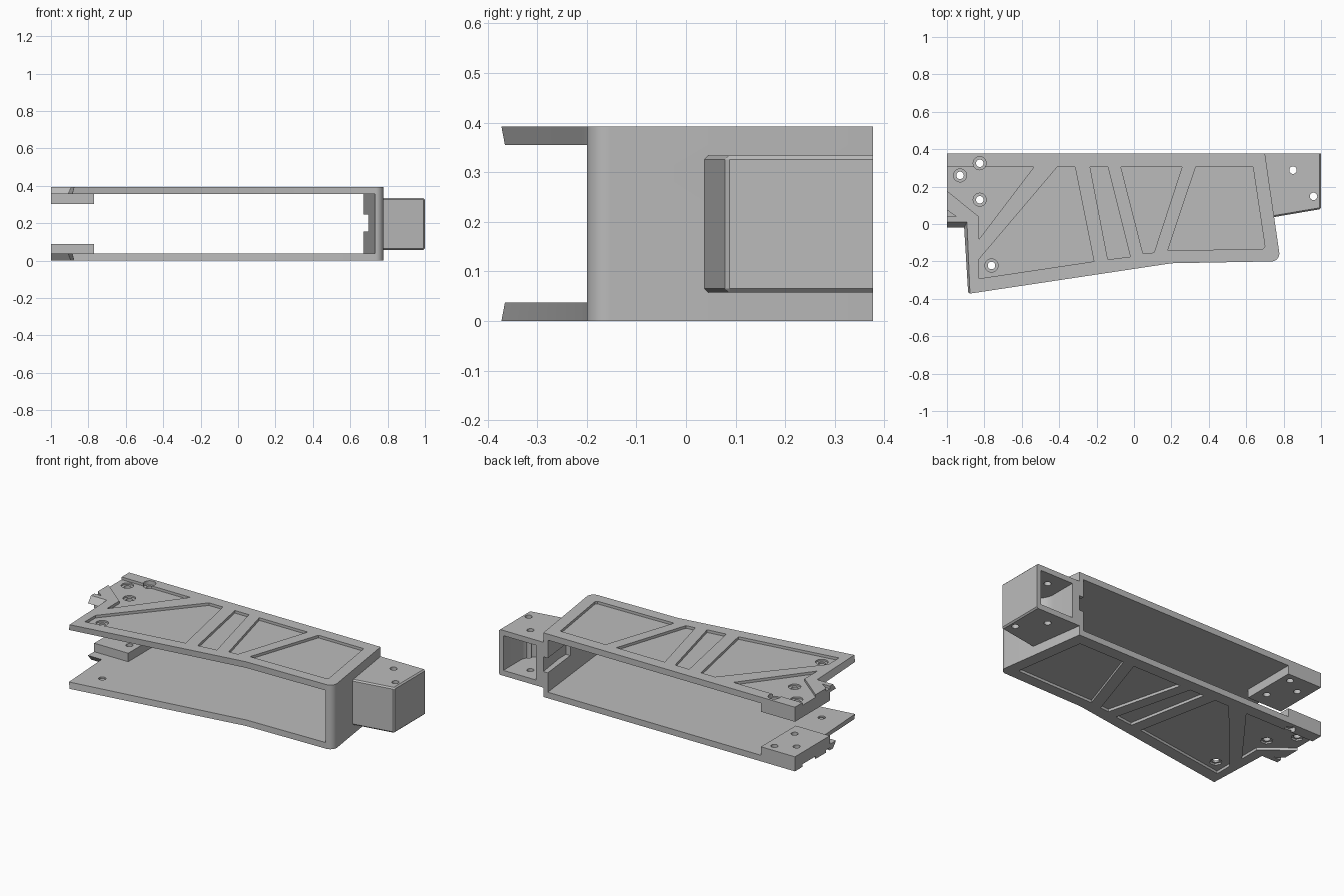
import bpy, bmesh, math
from mathutils import Vector

if "Cube" in bpy.data.objects:
    bpy.data.objects.remove(bpy.data.objects["Cube"], do_unlink=True)

H, T = 0.392, 0.037          # overall height, plate thickness
BACK = 0.377

grey = bpy.data.materials.new("plain grey")
grey.use_nodes = True
grey.diffuse_color = (0.5, 0.5, 0.5, 1)
grey.node_tree.nodes["Principled BSDF"].inputs["Base Color"].default_value = (0.5, 0.5, 0.5, 1)


def add_prism(bm, low, z0, z1, high=None):
    """Loft a plan outline from z0 to z1, optionally to a different outline."""
    a = [bm.verts.new((x, y, z0)) for x, y in low]
    b = [bm.verts.new((x, y, z1)) for x, y in (high or low)]
    n = len(a)
    bm.faces.new(a)
    bm.faces.new(b)
    for i in range(n):
        j = (i + 1) % n
        bm.faces.new((a[i], a[j], b[j], b[i]))


def finish(bm, name):
    bmesh.ops.recalc_face_normals(bm, faces=bm.faces[:])
    me = bpy.data.meshes.new(name)
    bm.to_mesh(me)
    bm.free()
    me.materials.append(grey)
    ob = bpy.data.objects.new(name, me)
    bpy.context.collection.objects.link(ob)
    return ob


def prisms(name, outlines, z0, z1):
    bm = bmesh.new()
    for o in outlines:
        add_prism(bm, o, z0, z1)
    return finish(bm, name)


def activate(ob):
    bpy.ops.object.select_all(action="DESELECT")
    ob.select_set(True)
    bpy.context.view_layer.objects.active = ob


def cut(ob, cutter):
    """Subtract the cutter, then discard it."""
    cutter.hide_render = True
    mod = ob.modifiers.new("cut", "BOOLEAN")
    mod.operation, mod.solver, mod.object = "DIFFERENCE", "EXACT", cutter
    activate(ob)
    bpy.ops.object.modifier_apply(modifier=mod.name)
    bpy.data.objects.remove(cutter, do_unlink=True)


def smooth(ob):
    activate(ob)
    bpy.ops.object.shade_smooth_by_angle(angle=math.radians(30))


def circle(c, r, n=24):
    return [(c[0] + r * math.cos(2 * math.pi * i / n),
             c[1] + r * math.sin(2 * math.pi * i / n)) for i in range(n)]


def rect(x0, x1, y0, y1):
    return [(x0, y0), (x1, y0), (x1, y1), (x0, y1)]


# Plan outline: rounded corner shared by plates and end wall
corner = [(0.735 + 0.042 * math.cos(math.radians(a)), -0.158 + 0.042 * math.sin(math.radians(a)))
          for a in range(8, -89, -12)]
right_side = [(0.70, BACK)] + corner
front_edge = [(0.2, -0.21)]
outer_notch = [(-0.877, -0.372), (-0.893, 0.01), (-1, 0.01), (-1, BACK)]
inner_notch = [(-0.887, -0.365), (-0.908, -0.02), (-1, -0.02), (-1, BACK)]
outer = right_side + front_edge + outer_notch
inner = right_side + front_edge + inner_notch

# Shallow pockets on the outside of each plate
pockets = [
    [(-1.05, 0.305), (-0.535, 0.305), (-0.83, -0.083), (-0.83, 0.04), (-1.05, 0.218)],
    [(-1.05, 0.11), (-0.95, 0.04), (-1.05, 0.04)],
    [(-0.41, 0.305), (-0.315, 0.305), (-0.214, -0.2), (-0.83, -0.292), (-0.83, -0.19)],
    [(-0.235, 0.305), (-0.14, 0.305), (-0.02, -0.175), (-0.14, -0.19)],
    [(-0.07, 0.305), (0.257, 0.305), (0.107, -0.153), (0.048, -0.158)],
    [(0.33, 0.305), (0.636, 0.305), (0.70, -0.12), (0.69, -0.133), (0.18, -0.142)],
]
bolts = [(-0.93, 0.26), (-0.825, 0.325), (-0.825, 0.13), (-0.762, -0.222)]


def make_plate(side, flip, sides):
    z = (lambda v: H - v) if flip else (lambda v: v)
    # Plate with sloping notch edges, pockets and bolt holes
    bm = bmesh.new()
    add_prism(bm, inner, z(H - T), z(H), outer)
    plate = finish(bm, side + "_plate")
    cut(plate, prisms("pocket_cutter", pockets, z(H - 0.016), z(H + 0.05)))
    cut(plate, prisms("bolt_head_cutter", [circle(b, 0.035, sides) for b in bolts],
                      z(H - 0.026), z(H + 0.05)))
    cut(plate, prisms("bolt_cutter", [circle(b, 0.02) for b in bolts], z(0.25), z(H + 0.06)))
    smooth(plate)
    # Thick mounting pad on the inside
    pad = prisms(side + "_mounting_pad", [rect(-1, -0.77, 0.04, BACK)], z(0.303), z(H - T))
    cut(pad, prisms("bolt_cutter", [circle(b, 0.02) for b in bolts[:3]], z(0.25), z(H + 0.06)))
    smooth(pad)


make_plate("upper", False, 24)
make_plate("lower", True, 6)

# End wall joining the plates, slotted at the back
wall = prisms("end_wall", [right_side + [(0.733, -0.2), (0.67, BACK)]], T, H - T)
cut(wall, prisms("slot_cutter", [rect(0.6, 0.727, 0.12, 0.5)], 0.155, 0.245))
smooth(wall)

# End box with chamfered outer edges
bm = bmesh.new()
add_prism(bm, [(0.70, BACK), (0.748, 0.037), (1, 0.08), (1, BACK)], 0.057, 0.334)
bmesh.ops.recalc_face_normals(bm, faces=bm.faces[:])


def exposed(e):
    p, q = (v.co for v in e.verts)
    return not (min(p.y, q.y) > BACK - 0.01 or max(p.x, q.x) < 0.8)


bmesh.ops.bevel(bm, geom=[e for e in bm.edges if exposed(e)], offset=0.008,
                segments=1, affect="EDGES")
box = finish(bm, "end_box")

# Round-ended cavity open to the back, and two vertical pin holes
cavity = [(0.97, 0.5), (0.75, 0.5)] + [
    (0.86 - 0.11 * math.cos(math.pi * i / 16), 0.215 - 0.1 * math.sin(math.pi * i / 16))
    for i in range(17)]
cut(box, prisms("cavity_cutter", [cavity], 0.09, 0.302))
cut(box, prisms("pin_cutter", [circle((0.85, 0.288), 0.02), circle((0.96, 0.148), 0.02)], 0, H))
smooth(box)
